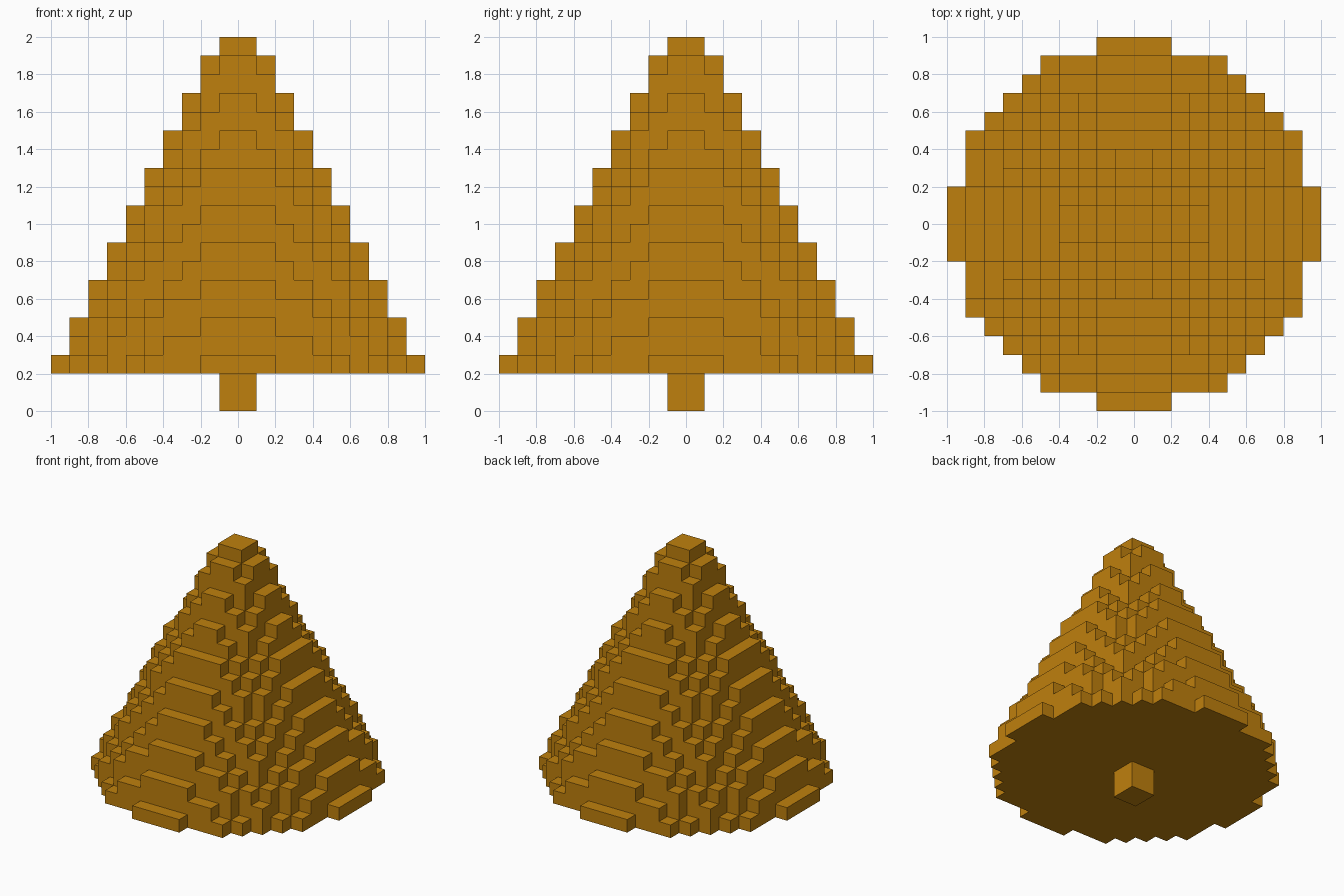
import bpy
import bmesh
import math
from mathutils import Vector

cube = bpy.data.objects.get("Cube")
if cube:
    bpy.data.objects.remove(cube, do_unlink=True)

UNIT = 0.1            # edge of one block
TRUNK_LAYERS = 2
CONE_LAYERS = 18
BASE_RADIUS = 9.8     # in blocks
TAPER = 0.5           # radius lost per layer

amber = bpy.data.materials.new("amber")
colour = (0.521, 0.216, 0.004, 1.0)
amber.diffuse_color = colour
amber.use_nodes = True
amber.node_tree.nodes["Principled BSDF"].inputs["Base Color"].default_value = colour


def disc(radius, layer):
    """Blocks of one layer whose centres lie inside a circle."""
    return {(i, j, layer) for i in range(-10, 10) for j in range(-10, 10)
            if math.hypot(i + 0.5, j + 0.5) <= radius}


def build_blocks(name, blocks, occupied):
    """Mesh holding only the block sides that face empty space."""
    bm = bmesh.new()
    for block in sorted(blocks):
        centre = Vector(block) + Vector((0.5, 0.5, 0.5))
        for axis in range(3):
            for sign in (-1, 1):
                normal = Vector((0, 0, 0))
                normal[axis] = sign
                if tuple(int(c + n) for c, n in zip(block, normal)) in occupied:
                    continue
                u = Vector((0, 0, 0))
                u[(axis + 1) % 3] = 0.5
                v = normal.cross(u)
                middle = centre + normal * 0.5
                corners = (middle - u - v, middle + u - v, middle + u + v, middle - u + v)
                bm.faces.new([bm.verts.new(p * UNIT) for p in corners])
    bmesh.ops.remove_doubles(bm, verts=bm.verts, dist=0.001)
    mesh = bpy.data.meshes.new(name)
    bm.to_mesh(mesh)
    bm.free()
    mesh.materials.append(amber)
    obj = bpy.data.objects.new(name, mesh)
    bpy.context.collection.objects.link(obj)
    return obj


# Square trunk, two blocks wide
trunk = {(i, j, k) for i in (-1, 0) for j in (-1, 0) for k in range(TRUNK_LAYERS)}

# Stepped cone of shrinking discs
cone = set()
for k in range(CONE_LAYERS):
    cone |= disc(BASE_RADIUS - TAPER * k, TRUNK_LAYERS + k)

occupied = trunk | cone
build_blocks("trunk", trunk, occupied)
build_blocks("stepped_cone", cone, occupied)
